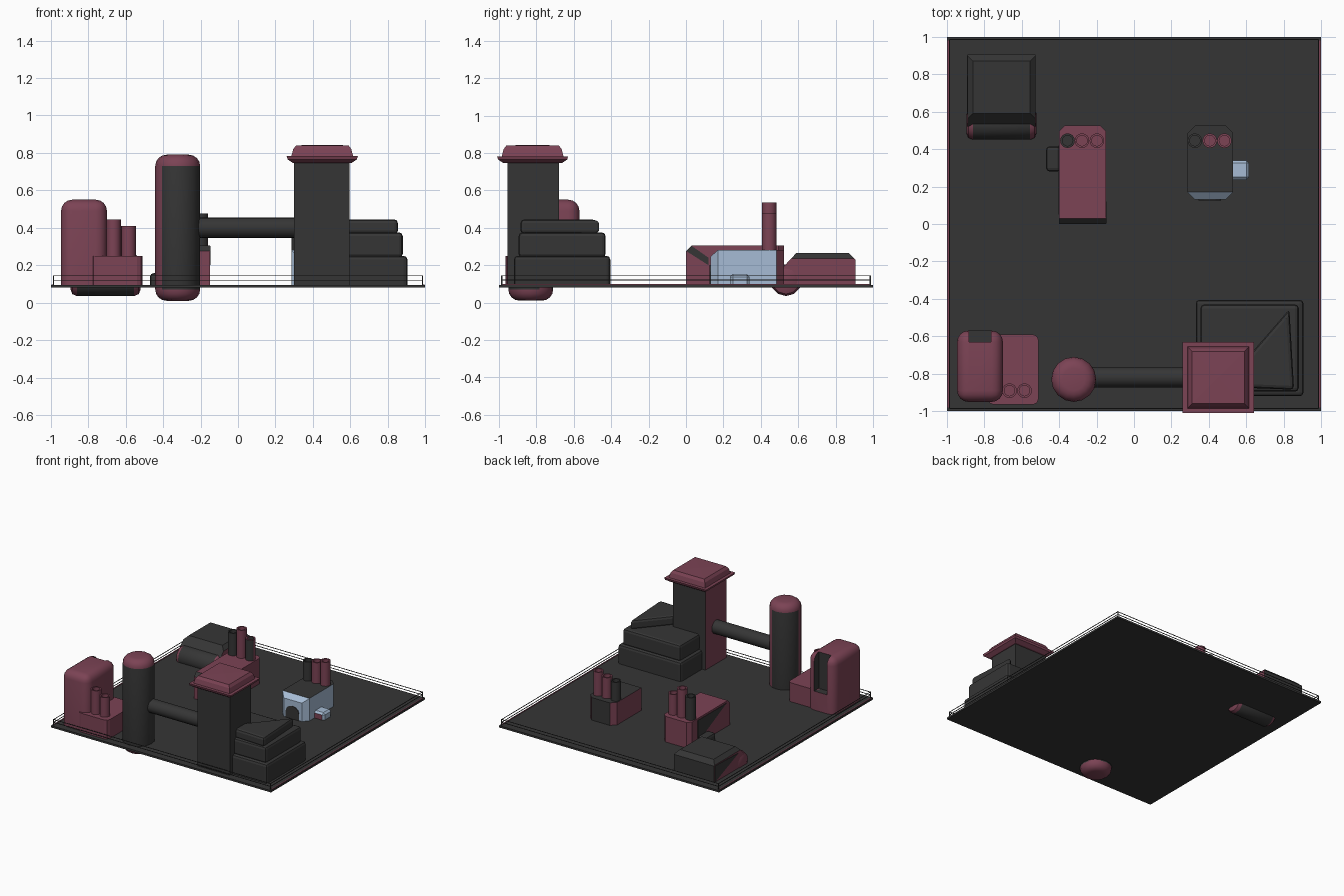
import bpy, bmesh, math

if "Cube" in bpy.data.objects:
    bpy.data.objects.remove(bpy.data.objects["Cube"])

def material(name, rgb):
    m = bpy.data.materials.new(name)
    m.diffuse_color = (*rgb, 1)
    m.use_nodes = True
    m.node_tree.nodes["Principled BSDF"].inputs["Base Color"].default_value = m.diffuse_color
    return m

MATS = [material("dark_grey", (0.036, 0.036, 0.036)),
        material("plum", (0.20, 0.056, 0.09)),
        material("pale_blue", (0.38, 0.50, 0.66))]
GREY, PLUM, BLUE = 0, 1, 2
G = 0.095  # top of the base plate


def finish(name, bm, mat, rule=None, smooth=False):
    bmesh.ops.remove_doubles(bm, verts=bm.verts, dist=1e-5)
    bmesh.ops.recalc_face_normals(bm, faces=bm.faces)
    me = bpy.data.meshes.new(name)
    bm.to_mesh(me)
    bm.free()
    for m in MATS:
        me.materials.append(m)
    for p in me.polygons:
        p.material_index = rule(p.normal, p.center) if rule else mat
        p.use_smooth = smooth
    if smooth:
        me.set_sharp_from_angle(angle=math.radians(35))
    ob = bpy.data.objects.new(name, me)
    bpy.context.collection.objects.link(ob)
    return ob


def prism(name, pts, lo, hi, mat=GREY, axis='z', bevel=0, segs=1, edges=None, rule=None, smooth=False):
    """Extrude an outline along an axis, optionally bevelling the chosen edges."""
    place = {'z': lambda a, b, c: (a, b, c), 'x': lambda a, b, c: (c, a, b),
             'y': lambda a, b, c: (a, c, b)}[axis]
    bm = bmesh.new()
    n = len(pts)
    v0 = [bm.verts.new(place(a, b, lo)) for a, b in pts]
    v1 = [bm.verts.new(place(a, b, hi)) for a, b in pts]
    bm.faces.new(v0)
    bm.faces.new(v1)
    for i in range(n):
        bm.faces.new((v0[i], v0[(i + 1) % n], v1[(i + 1) % n], v1[i]))
    bmesh.ops.recalc_face_normals(bm, faces=bm.faces)
    if bevel:
        es = [e for e in bm.edges if edges(e.verts[0].co, e.verts[1].co)]
        bmesh.ops.bevel(bm, geom=es, offset=bevel, segments=segs, profile=0.5, affect='EDGES')
    return finish(name, bm, mat, rule, smooth)


def rect(x0, x1, y0, y1):
    return [(x0, y0), (x1, y0), (x1, y1), (x0, y1)]


def circle(cx, cy, r, n=16):
    return [(cx + r * math.cos(2 * math.pi * i / n), cy + r * math.sin(2 * math.pi * i / n)) for i in range(n)]


def off_ground(a, b):
    return max(a.z, b.z) > G + 0.01


def upright(a, b):
    return abs(a.z - b.z) > 0.05


def lathe(name, prof, x, y, mat, sides=16, turn=0, rule=None, smooth=True):
    bm = bmesh.new()
    rings = [[bm.verts.new((x + r * math.cos(turn + 2 * math.pi * i / sides),
                            y + r * math.sin(turn + 2 * math.pi * i / sides), z))
              for i in range(sides)] for r, z in prof]
    for a, b in zip(rings, rings[1:]):
        for i in range(sides):
            j = (i + 1) % sides
            bm.faces.new((a[i], a[j], b[j], b[i]))
    return finish(name, bm, mat, rule, smooth)


def chimney(name, x, y, z0, z1, mat, rule=None):
    r = 0.039
    lathe(name, [(r, z0 - 0.01), (r, z1), (r * 0.72, z1), (r * 0.72, z1 - 0.06), (0, z1 - 0.06)],
          x, y, mat, rule=rule)


# Base plate with plum edge strips and wire railing
prism("base_plate", rect(-1, 1, -1, 1), 0.08, G)
for s in (-1, 1):
    prism("edge_strip", rect(s * 0.992 - 0.004, s * 0.992 + 0.004, -0.98, 0.98), G, G + 0.003, PLUM)
    for z in (0.12, 0.143):
        prism("rail_along_x", rect(-0.985, 0.985, s * 0.985 - 0.002, s * 0.985 + 0.002), z - 0.002, z + 0.002)
        prism("rail_along_y", rect(s * 0.985 - 0.002, s * 0.985 + 0.002, -0.985, 0.985), z - 0.002, z + 0.002)
    for t in (-1, 1):
        prism("rail_post", rect(s * 0.985 - 0.003, s * 0.985 + 0.003, t * 0.985 - 0.003, t * 0.985 + 0.003), G, 0.145)

# Square tower with flared cap
prism("tower", rect(0.30, 0.595, -0.955, -0.68), G, 0.75, rule=lambda n, c: PLUM if n.x < -0.5 else GREY)
q = math.sqrt(2)
lathe("tower_cap", [(r * q, z) for r, z in ((0, 0.745), (0.155, 0.745), (0.185, 0.765), (0.19, 0.782), (0.165, 0.782),
      (0.155, 0.82), (0.14, 0.84), (0, 0.843))], 0.45, -0.82, PLUM, 4, math.pi / 4, smooth=False)

# Stepped block beside the tower
prism("lower_step", rect(0.33, 0.905, -0.92, -0.405), G, 0.25, bevel=0.02, segs=2, edges=off_ground)
prism("middle_step", rect(0.355, 0.88, -0.895, -0.43), 0.24, 0.375, bevel=0.02, segs=2, edges=off_ground)
prism("wedge_step", [(0.47, -0.87), (0.855, -0.885), (0.83, -0.455)], 0.365, 0.445, bevel=0.02, segs=2, edges=off_ground)

# Round column and the pipe to the tower
def column_rule(n, c):
    if c.z > 0.73 or c.z < 0.07:
        return PLUM
    a = math.degrees(math.atan2(n.y, n.x)) % 360
    return PLUM if 12 < a < 60 or 180 < a < 235 else GREY

R = 0.12
arc = [(R - 0.06 + 0.06 * math.cos(t * math.pi / 8), 0.06 * math.sin(t * math.pi / 8)) for t in range(5)]
lathe("column", [(0, 0.01)] + [(r, 0.07 - h) for r, h in reversed(arc)]
      + [(r, 0.73 + h) for r, h in arc] + [(0, 0.79)], -0.322, -0.83, GREY, rule=column_rule)
prism("cross_pipe", circle(-0.818, 0.40, 0.055), -0.25, 0.32, axis='x', smooth=True)

# Front left works: rounded hall with a notch at the back, annex and chimneys
hall = prism("hall", rect(-0.945, -0.70, -0.95, -0.57), G, 0.55, PLUM, bevel=0.06, segs=4, edges=off_ground, smooth=True)
notch = prism("notch_cutter", rect(-0.88, -0.765, -0.63, -0.5), 0.25, 0.7, GREY)
notch.hide_render = True
notch.display_type = 'WIRE'
cut = hall.modifiers.new("notch", 'BOOLEAN')
cut.operation = 'DIFFERENCE'
cut.object = notch
prism("annex", rect(-0.78, -0.51, -0.965, -0.59), G, 0.25, PLUM, bevel=0.03, segs=2, edges=upright)
chimney("annex_chimney_tall", -0.665, -0.89, 0.25, 0.445, PLUM)
chimney("annex_chimney_short", -0.585, -0.89, 0.25, 0.41, PLUM)

# Back left shed with a drum along its front
prism("shed", [(0.52, G), (0.52, 0.19), (0.59, 0.265), (0.87, 0.265), (0.905, 0.23), (0.905, G)],
      -0.89, -0.525, axis='x', bevel=0.03, edges=lambda a, b: min(a.z, b.z) > 0.26 and abs(a.y - b.y) > 0.1,
      rule=lambda n, c: PLUM if abs(n.x) > 0.9 else GREY)
prism("shed_side_patch", [(0.59, 0.22), (0.9, G), (0.9, 0.23)], -0.893, -0.889, GREY, 'x')
prism("shed_drum", circle(0.535, 0.12, 0.085, 12), -0.895, -0.52, axis='x', bevel=0.035, segs=2,
      edges=lambda a, b: abs(a.x - b.x) < 1e-4, smooth=True,
      rule=lambda n, c: PLUM if abs(n.x) > 0.25 else GREY)

def near_back(a, b):
    return upright(a, b) and a.y > 0.5

def front_grey(n, c):
    return GREY if n.y < -0.3 else PLUM

# Middle factory with three chimneys
prism("long_factory", [(0, G), (0, 0.275), (0.03, 0.305), (0.525, 0.305), (0.525, G)], -0.40, -0.15, PLUM, 'x',
      bevel=0.03, edges=near_back, rule=lambda n, c: GREY if n.y < -0.3 and n.z > 0.3 else PLUM)
prism("right_patch", [(0.002, 0.275), (0.03, 0.303), (0.12, 0.24), (0.12, 0.2)], -0.151, -0.147, GREY, 'x')
prism("left_patch", [(0.05, 0.29), (0.42, 0.11), (0.42, 0.29)], -0.403, -0.399, GREY, 'x')
prism("side_drum", rect(-0.47, -0.39, 0.28, 0.415), G, 0.158, bevel=0.02, segs=2, edges=off_ground)
for x, top, mat, rule in ((-0.355, 0.49, GREY, None), (-0.278, 0.535, PLUM, None), (-0.198, 0.475, PLUM, front_grey)):
    chimney("long_factory_chimney", x, 0.445, 0.305, top, mat, rule)

# Blue fronted factory with door, porch and three chimneys
def blue_rule(n, c):
    if n.z > 0.9:
        return GREY
    if n.y < -0.3 or n.x > 0.9:
        return BLUE
    return GREY if n.y > 0.9 else PLUM

prism("blue_factory", [(0.13, G), (0.13, 0.245), (0.17, 0.28), (0.525, 0.28), (0.525, G)], 0.285, 0.53, BLUE, 'x',
      bevel=0.04, edges=lambda a, b: upright(a, b) and abs(a.x - b.x) < 1e-4 and abs(a.y - b.y) < 1e-4, rule=blue_rule)
door = [(0.345, G), (0.465, G)] + [(0.405 + 0.06 * math.cos(t * math.pi / 6), 0.15 + 0.05 * math.sin(t * math.pi / 6))
                                   for t in range(7)]
prism("arched_door", door, 0.125, 0.131, GREY, 'y')
prism("porch", rect(0.51, 0.615, 0.235, 0.34), G, 0.152, BLUE, bevel=0.015, edges=off_ground,
      rule=lambda n, c: PLUM if n.y < -0.9 else BLUE)
for x, top, mat, rule in ((0.325, 0.435, GREY, None), (0.405, 0.452, PLUM, None), (0.483, 0.475, PLUM, None)):
    chimney("blue_factory_chimney", x, 0.445, 0.28, top, mat, rule)
